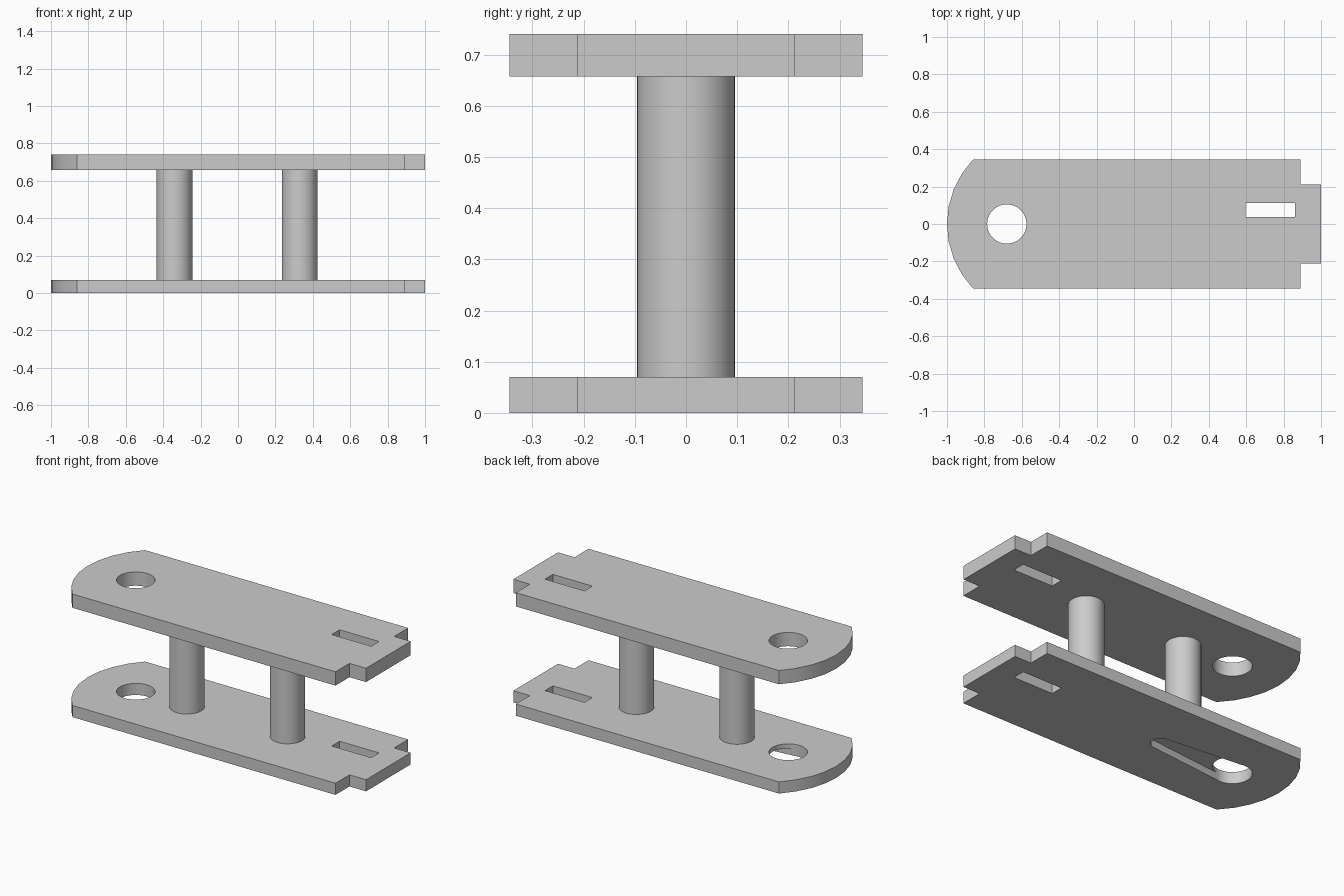
import bpy
import bmesh
from math import sin, cos, pi, asin, radians

if "Cube" in bpy.data.objects:
    bpy.data.objects.remove(bpy.data.objects["Cube"], do_unlink=True)

grey = bpy.data.materials.new("plain grey")
grey.use_nodes = True
grey.diffuse_color = (0.6, 0.6, 0.6, 1)
grey.node_tree.nodes["Principled BSDF"].inputs["Base Color"].default_value = (0.6, 0.6, 0.6, 1)


def arc(cx, cy, r, start, end, steps):
    """Points on an arc, both ends included."""
    angles = [start + (end - start) * i / steps for i in range(steps + 1)]
    return [(cx + r * cos(a), cy + r * sin(a)) for a in angles]


def prism(name, outline, z0, z1):
    """Extrude a flat outline from z0 to z1."""
    bm = bmesh.new()
    base = bm.faces.new([bm.verts.new((x, y, z0)) for x, y in outline])
    top = bmesh.ops.extrude_face_region(bm, geom=[base])["geom"]
    verts = [v for v in top if isinstance(v, bmesh.types.BMVert)]
    bmesh.ops.translate(bm, verts=verts, vec=(0, 0, z1 - z0))
    bmesh.ops.recalc_face_normals(bm, faces=bm.faces[:])
    mesh = bpy.data.meshes.new(name)
    bm.to_mesh(mesh)
    bm.free()
    mesh.materials.append(grey)
    obj = bpy.data.objects.new(name, mesh)
    bpy.context.collection.objects.link(obj)
    return obj


def activate(obj):
    bpy.ops.object.select_all(action="DESELECT")
    obj.select_set(True)
    bpy.context.view_layer.objects.active = obj


def cut(obj, outline, z0, z1):
    """Remove a prism from an object."""
    cutter = prism("cutter", outline, z0, z1)
    cutter.hide_render = True
    mod = obj.modifiers.new("cut", "BOOLEAN")
    mod.operation = "DIFFERENCE"
    mod.solver = "EXACT"
    mod.object = cutter
    activate(obj)
    bpy.ops.object.modifier_apply(modifier=mod.name)
    bpy.data.objects.remove(cutter, do_unlink=True)


def smooth(obj):
    activate(obj)
    bpy.ops.object.shade_smooth_by_angle(angle=radians(30))


# Plate outline: rounded nose at -x, stepped tab at +x
HALF, TAB, STEP = 0.345, 0.212, 0.89
NOSE_R = 0.495
nose = asin(HALF / NOSE_R)
plate = arc(NOSE_R - 1, 0, NOSE_R, pi - nose, pi + nose, 8)
plate += [(STEP, -HALF), (STEP, -TAB), (1, -TAB), (1, TAB), (STEP, TAB), (STEP, HALF)]

# Openings through both plates
HOLE_X, HOLE_R = -0.68, 0.105
hole = arc(HOLE_X, 0, HOLE_R, 0, 2 * pi, 40)[:-1]
slot = [(0.597, 0.037), (0.86, 0.037), (0.86, 0.112), (0.597, 0.112)]

LOW_TOP, HIGH_BASE, HIGH_TOP = 0.07, 0.657, 0.74
lower = prism("lower_plate", plate, 0, LOW_TOP)
upper = prism("upper_plate", plate, HIGH_BASE, HIGH_TOP)
for obj in (lower, upper):
    cut(obj, hole, -1, 2)
    cut(obj, slot, -1, 2)

# Tapered arm pocket in the underside of the lower plate
TIP_X, TIP_R = -0.185, 0.055
tangent = pi / 2 - asin((HOLE_R - TIP_R) / (TIP_X - HOLE_X))
pocket = arc(TIP_X, 0, TIP_R, -tangent, tangent, 16)
pocket += arc(HOLE_X, 0, HOLE_R - 0.001, tangent, -tangent, 1)
cut(lower, pocket, -1, 0.043)

for obj in (lower, upper):
    smooth(obj)

# Two round posts between the plates
for name, x in (("right_post", -0.34), ("left_post", 0.33)):
    smooth(prism(name, arc(x, 0, 0.096, 0, 2 * pi, 40)[:-1], LOW_TOP, HIGH_BASE))
